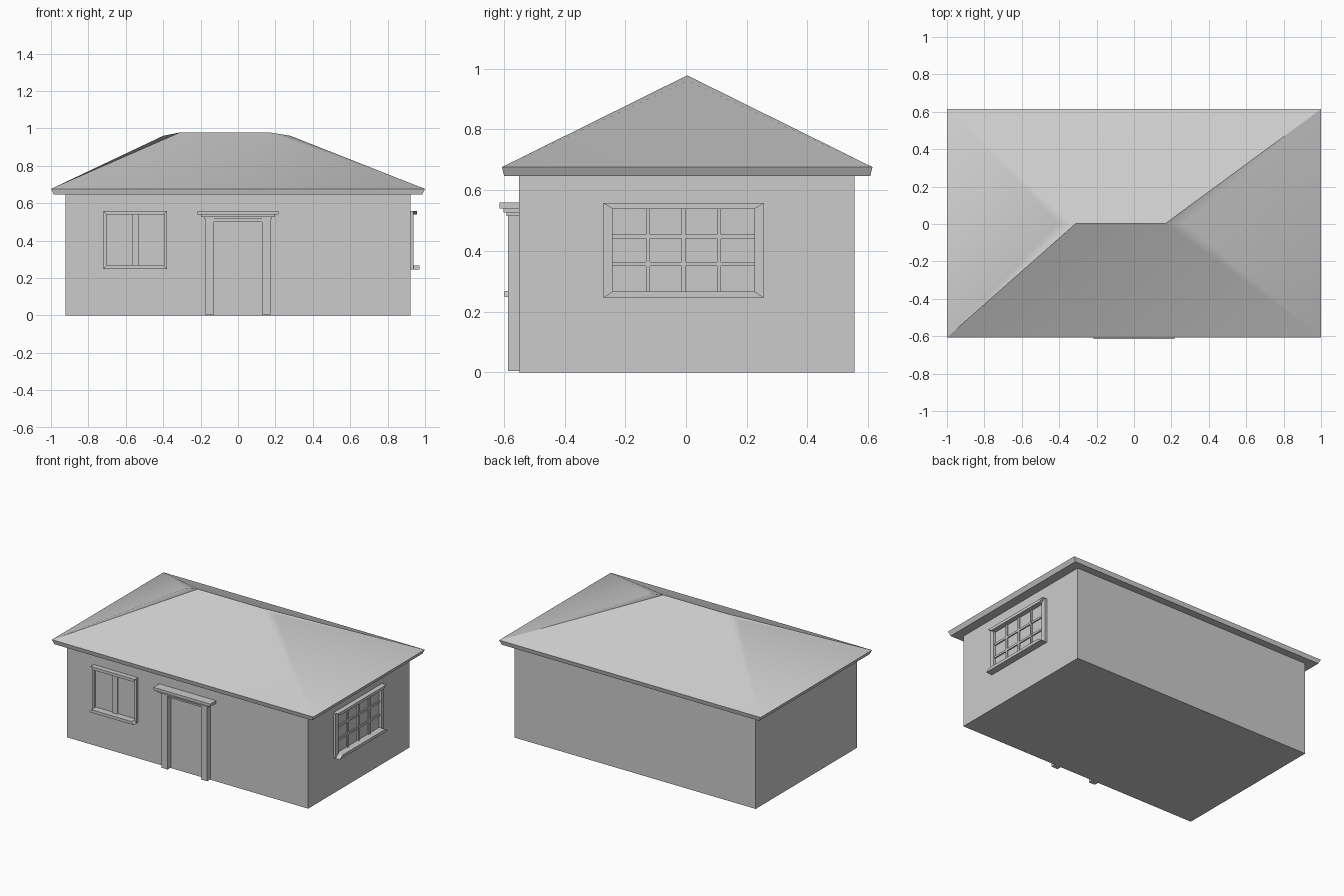
import bpy, bmesh
from mathutils import Vector

cube = bpy.data.objects.get("Cube")
if cube:
    bpy.data.objects.remove(cube, do_unlink=True)

grey = bpy.data.materials.new("plain_grey")
grey.use_nodes = True
grey.diffuse_color = (0.6, 0.6, 0.6, 1)
grey.node_tree.nodes["Principled BSDF"].inputs["Base Color"].default_value = (0.6, 0.6, 0.6, 1)


def finish(name, bm):
    bmesh.ops.recalc_face_normals(bm, faces=bm.faces)
    mesh = bpy.data.meshes.new(name)
    bm.to_mesh(mesh)
    bm.free()
    mesh.materials.append(grey)
    obj = bpy.data.objects.new(name, mesh)
    bpy.context.collection.objects.link(obj)
    return obj


def box(name, x0, x1, y0, y1, z0, z1):
    bm = bmesh.new()
    bmesh.ops.create_cube(bm, size=1)
    size = Vector((x1 - x0, y1 - y0, z1 - z0))
    middle = Vector((x0 + x1, y0 + y1, z0 + z1)) / 2
    for v in bm.verts:
        v.co = v.co * size + middle
    return finish(name, bm)


FRONT, BACK, SIDE = -0.55, 0.555, 0.922


def on_front(u, z, d):
    return (u, FRONT - d, z)


def on_side(u, z, d):
    return (SIDE + d, u, z)


def plate(name, place, outline, depth):
    """Outline on a wall, pushed out by depth."""
    bm = bmesh.new()
    inner = [bm.verts.new(place(u, z, -0.004)) for u, z in outline]
    outer = [bm.verts.new(place(u, z, depth)) for u, z in outline]
    bm.faces.new(inner)
    bm.faces.new(outer)
    for i in range(len(outline)):
        j = (i + 1) % len(outline)
        bm.faces.new((inner[i], inner[j], outer[j], outer[i]))
    return finish(name, bm)


def window(name, place, u0, u1, z0, z1, width, cols, rows, bar):
    # Mitred frame with a deep sill and a shallower head
    out = [(u0, z0), (u1, z0), (u1, z1), (u0, z1)]
    ins = [(u0 + width, z0 + 0.02), (u1 - width, z0 + 0.02),
           (u1 - width, z1 - 0.02), (u0 + width, z1 - 0.02)]
    parts = (("sill", 0.048), ("jamb_a", 0.016), ("head", 0.034), ("jamb_b", 0.016))
    for i, (part, depth) in enumerate(parts):
        j = (i + 1) % 4
        plate(f"{name}_{part}", place, (out[i], out[j], ins[j], ins[i]), depth)
    # Glazing bars
    (a, b), (c, d) = ins[0], ins[2]
    for i in range(1, cols):
        u = a + (c - a) * i / cols
        plate(f"{name}_upright_bar_{i}", place,
              ((u - bar, b), (u + bar, b), (u + bar, d), (u - bar, d)), 0.009)
    for i in range(1, rows):
        z = b + (d - b) * i / rows
        plate(f"{name}_cross_bar_{i}", place,
              ((a, z - bar), (c, z - bar), (c, z + bar), (a, z + bar)), 0.008)


# Walls
box("walls", -SIDE, SIDE, FRONT, BACK, 0, 0.65)

# Hip roof with a flared eave band and clipped ridge ends
bm = bmesh.new()
MID = 0.004


def ring(x, y, z):
    return [bm.verts.new((sx * x, MID + sy * y, z))
            for sx, sy in ((-1, -1), (1, -1), (1, 1), (-1, 1))]


low = ring(0.985, 0.603, 0.646)
eave = ring(1.0, 0.61, 0.676)
ridge_a, ridge_b, end_a, end_b = [
    bm.verts.new((x, MID, z))
    for x, z in ((-0.31, 0.978), (0.17, 0.978), (-0.40, 0.96), (0.28, 0.96))]
bm.faces.new(low)
for i in range(4):
    j = (i + 1) % 4
    bm.faces.new((low[i], low[j], eave[j], eave[i]))
slopes = []
for p, q, r, near, far, tip in ((eave[0], eave[1], eave[2], ridge_a, ridge_b, end_b),
                                (eave[2], eave[3], eave[0], ridge_b, ridge_a, end_a)):
    for verts in ((p, q, far, near), (q, tip, far), (q, r, tip), (r, far, tip)):
        slopes.append(bm.faces.new(verts))
for f in slopes:
    f.smooth = True
for e in bm.edges:
    e.smooth = all(f in slopes for f in e.link_faces)
for pair in ((eave[0], ridge_a), (ridge_a, ridge_b), (ridge_b, eave[2])):
    bm.edges.get(pair).smooth = False
roof = finish("roof", bm)
weights = roof.modifiers.new("even_shading", 'WEIGHTED_NORMAL')
weights.keep_sharp = True

# Door surround: two posts, a beam and a stepped cornice
for side, sx in (("right", -1), ("left", 1)):
    xs = sorted((sx * 0.128, sx * 0.175))
    box(f"door_post_{side}", *xs, -0.587, FRONT + 0.004, 0.004, 0.52)
for name, half, y, z0, z1 in (("door_beam", 0.128, -0.58, 0.50, 0.52),
                              ("cornice_lower", 0.18, -0.592, 0.515, 0.526),
                              ("cornice_middle", 0.198, -0.601, 0.526, 0.54),
                              ("cornice_top", 0.217, -0.614, 0.54, 0.559)):
    box(name, -half, half, y, FRONT + 0.004, z0, z1)

# Windows
window("front_window", on_front, -0.72, -0.38, 0.248, 0.558, 0.016, 2, 1, 0.018)
window("side_window", on_side, -0.273, 0.257, 0.246, 0.558, 0.031, 4, 3, 0.007)
